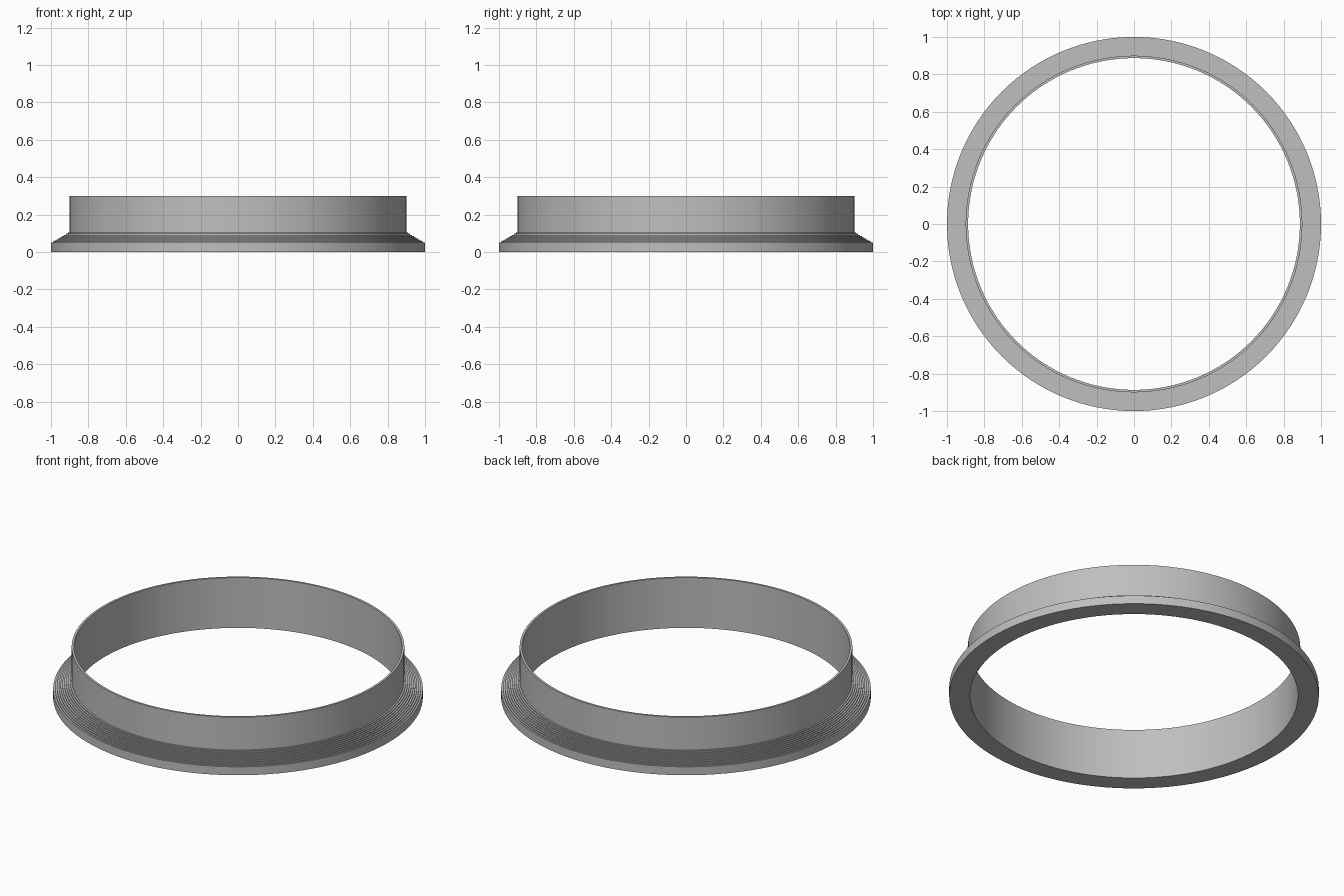
import bpy
import bmesh
from math import cos, sin, tau

cube = bpy.data.objects.get("Cube")
if cube:
    bpy.data.objects.remove(cube, do_unlink=True)

SEGMENTS = 128
STEPS = 10
OUTER, WALL, BORE = 1.0, 0.9, 0.887
RIM_Z, NECK_Z, TOP_Z = 0.05, 0.11, 0.3

# Single grey material
grey = bpy.data.materials.new("grey")
grey.use_nodes = True
colour = (0.52, 0.52, 0.52, 1)
grey.diffuse_color = colour
grey.node_tree.nodes["Principled BSDF"].inputs["Base Color"].default_value = colour


def lathe(name, profile):
    """Spin a closed (radius, height) profile around z."""
    bm = bmesh.new()
    rings = []
    for i in range(SEGMENTS):
        a = tau * i / SEGMENTS
        rings.append([bm.verts.new((r * cos(a), r * sin(a), z)) for r, z in profile])
    for i, ring in enumerate(rings):
        following = rings[(i + 1) % SEGMENTS]
        for j in range(len(profile)):
            k = (j + 1) % len(profile)
            bm.faces.new((ring[j], following[j], following[k], ring[k]))
    bmesh.ops.recalc_face_normals(bm, faces=bm.faces)
    mesh = bpy.data.meshes.new(name)
    bm.to_mesh(mesh)
    bm.free()
    mesh.materials.append(grey)
    obj = bpy.data.objects.new(name, mesh)
    bpy.context.collection.objects.link(obj)
    return obj


# Base rim, then terraces stepping in and up to the neck
profile = [(BORE, 0), (OUTER, 0), (OUTER, RIM_Z)]
for s in range(1, STEPS + 1):
    r = OUTER + (WALL - OUTER) * s / STEPS
    z = RIM_Z + (NECK_Z - RIM_Z) * s / STEPS
    profile.append((r, profile[-1][1]))
    if s < STEPS:
        profile.append((r, z))

# Thin upright collar and bore
profile += [(WALL, TOP_Z), (BORE, TOP_Z)]
ring = lathe("stepped_flange_ring", profile)

# Smooth around the ring, sharp at the steps
bpy.ops.object.select_all(action="DESELECT")
ring.select_set(True)
bpy.context.view_layer.objects.active = ring
bpy.ops.object.shade_smooth_by_angle(angle=0.5)
